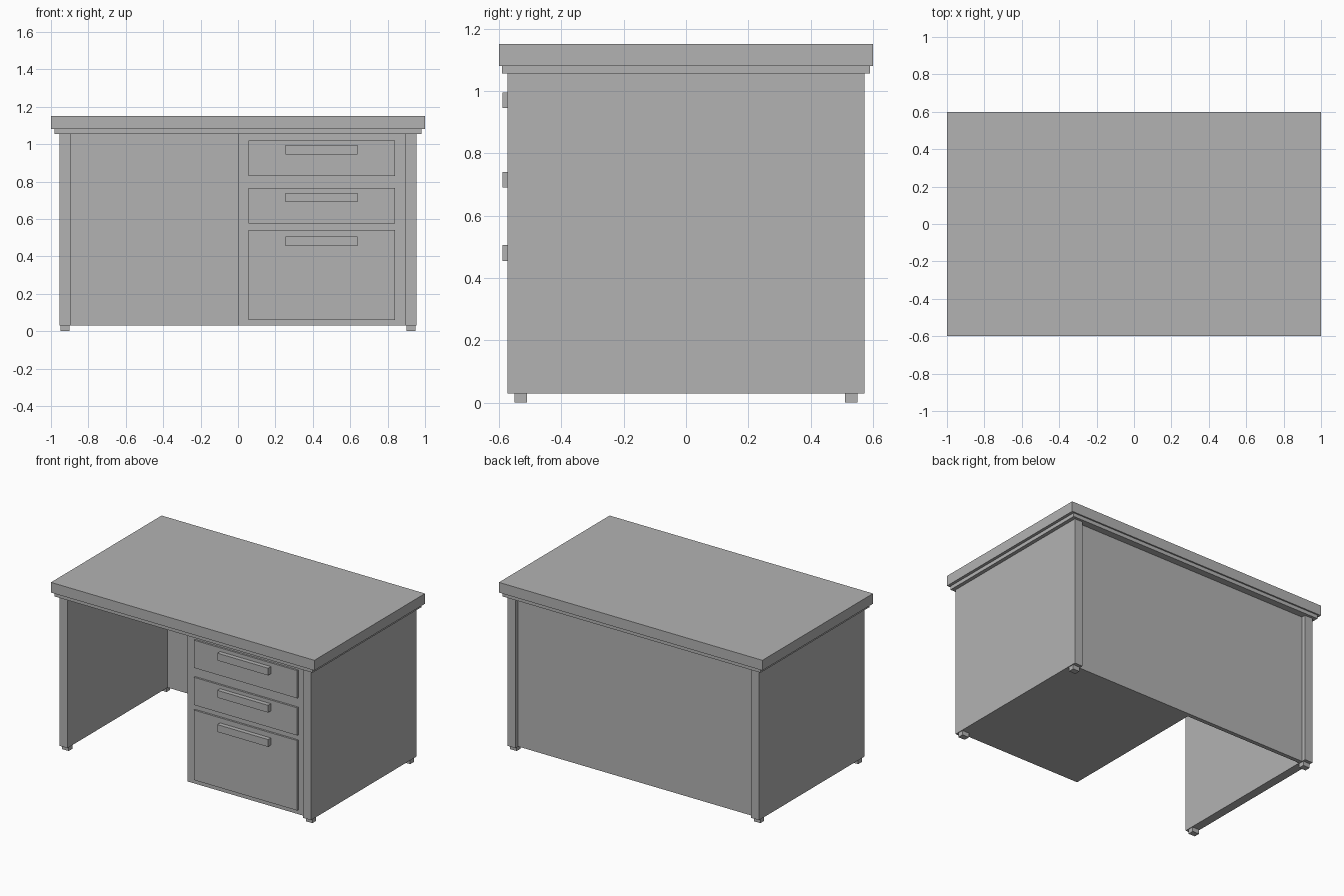
import bpy
import bmesh
from mathutils import Vector

cube = bpy.data.objects.get("Cube")
if cube:
    bpy.data.objects.remove(cube, do_unlink=True)

# Single painted finish
grey = bpy.data.materials.new("plain_grey")
grey.use_nodes = True
colour = (0.45, 0.45, 0.45, 1)
grey.diffuse_color = colour
for node in grey.node_tree.nodes:
    if node.type == "BSDF_PRINCIPLED":
        node.inputs["Base Color"].default_value = colour


def box(name, x, y, z):
    """Add a box from its (low, high) range on each axis."""
    low, high = (Vector(corner) for corner in zip(x, y, z))
    mesh = bpy.data.meshes.new(name)
    bm = bmesh.new()
    bmesh.ops.create_cube(bm, size=1)
    bmesh.ops.scale(bm, vec=high - low, verts=bm.verts)
    bm.to_mesh(mesh)
    bm.free()
    mesh.materials.append(grey)
    obj = bpy.data.objects.new(name, mesh)
    obj.location = (low + high) / 2
    bpy.context.collection.objects.link(obj)
    return obj


FLOOR, UNDER, LIP = 0.03, 1.055, 1.08   # heights of panel bottom, panel top, lip top
INNER, OUTER = 0.895, 0.955             # side panel faces
FRONT, DRAWER = -0.545, -0.558          # pedestal face, drawer face

# Worktop and the stepped lip below it
box("worktop", (-1, 1), (-0.6, 0.6), (LIP, 1.15))
box("worktop_lip", (-0.98, 0.98), (-0.59, 0.59), (UNDER, LIP))

# Side panels with their feet
for side, s in (("left", 1), ("right", -1)):
    box(side + "_side_panel", sorted((s * INNER, s * OUTER)), (-0.572, 0.572), (FLOOR, UNDER))
    for end, e in (("front", -1), ("back", 1)):
        box(f"{end}_{side}_foot", sorted((s * 0.9, s * 0.95)),
            sorted((e * 0.51, e * 0.55)), (0, FLOOR))

# Recessed back panel and drawer pedestal
box("back_panel", (-INNER, INNER), (0.515, 0.543), (FLOOR, UNDER))
box("drawer_pedestal", (0, INNER), (FRONT, 0.515), (FLOOR, UNDER))

# Drawer fronts, each with a bar handle near its top
drawers = {"top": (0.83, 1.02, 0.945), "middle": (0.575, 0.765, 0.69), "bottom": (0.06, 0.54, 0.455)}
for name, (low, high, grip) in drawers.items():
    box(name + "_drawer_front", (0.055, 0.84), (DRAWER, FRONT), (low, high))
    box(name + "_drawer_handle", (0.255, 0.64), (-0.588, DRAWER), (grip, grip + 0.05))
